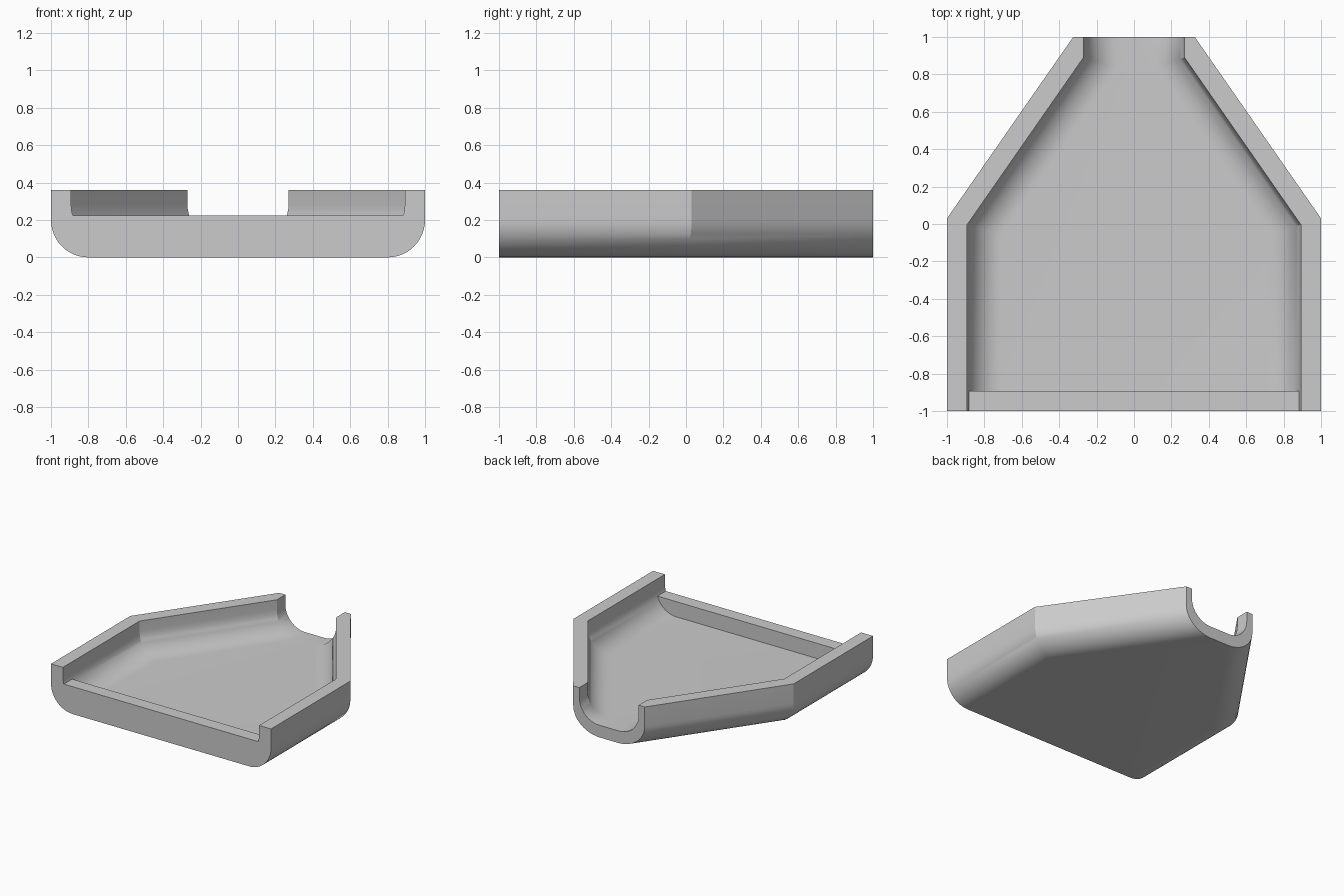
import bpy, bmesh
from math import sin, cos, pi
from mathutils import Vector

old = bpy.data.objects.get("Cube")
if old:
    bpy.data.objects.remove(old, do_unlink=True)

HEIGHT, WALL, FLOOR, LIP = 0.36, 0.108, 0.1, 0.225
OUTER_R, INNER_R, NECK = 0.2, 0.18, 0.27
STEPS = 12

# Slanted side wall as a line: normal . point = reach
normal = Vector((0.97, 0.675)).normalized()
reach = normal.dot(Vector((1, 0.03)))


def slant_y(x, inset):
    return (reach - inset - normal.x * x) / normal.y


def outer_half(inset):
    """Right half of the outer plan, front to back."""
    x = 1 - inset
    return [(x, -1), (x, slant_y(x, inset)),
            ((reach - inset - normal.y) / normal.x, 1)]


def inner_half(inset, front):
    """Right half of the hollow's plan, front to back through the neck."""
    deep, x, neck = WALL + inset, 1 - WALL - inset, NECK - inset
    return [(x, front), (x, WALL - 1), (x, slant_y(x, deep)),
            (neck, slant_y(neck, deep)), (neck, 1.1)]


def fillet(radius, base):
    """Inset and height pairs of a quarter round, from the bottom up."""
    angles = [pi / 2 * i / STEPS for i in range(STEPS + 1)]
    return [(radius * (1 - sin(a)), base + radius * (1 - cos(a))) for a in angles]


def loft(name, layers):
    """Stack mirrored plan outlines into a closed solid."""
    bm = bmesh.new()
    rings = []
    for half, z in layers:
        plan = half + [(-x, y) for x, y in reversed(half)]
        rings.append([bm.verts.new((x, y, z)) for x, y in plan])
    for low, high in zip(rings, rings[1:]):
        for i in range(len(low)):
            j = (i + 1) % len(low)
            bm.faces.new((low[i], low[j], high[j], high[i]))
    bm.faces.new(rings[0][::-1])
    bm.faces.new(rings[-1])
    bmesh.ops.remove_doubles(bm, verts=bm.verts, dist=1e-5)
    bmesh.ops.recalc_face_normals(bm, faces=bm.faces)
    mesh = bpy.data.meshes.new(name)
    bm.to_mesh(mesh)
    bm.free()
    obj = bpy.data.objects.new(name, mesh)
    bpy.context.collection.objects.link(obj)
    return obj


# Solid body with rounded lower side edges
body = loft("tray", [(outer_half(d), z) for d, z in fillet(OUTER_R, 0)]
            + [(outer_half(0), HEIGHT)])

# Hollow: stops behind the front lip, runs out over it higher up
curve = fillet(INNER_R, FLOOR)
lip_inset = INNER_R - (INNER_R ** 2 - (FLOOR + INNER_R - LIP) ** 2) ** 0.5
layers = [(inner_half(d, WALL - 1), z) for d, z in curve if z < LIP]
layers += [(inner_half(lip_inset, y), LIP) for y in (WALL - 1, -1.1)]
layers += [(inner_half(d, -1.1), z) for d, z in curve if z > LIP]
layers.append((inner_half(0, -1.1), HEIGHT + 0.1))
hollow = loft("hollow_cutter", layers)
hollow.hide_render = True

# Carve the hollow and discard the cutter
bpy.ops.object.select_all(action="DESELECT")
bpy.context.view_layer.objects.active = body
body.select_set(True)
cut = body.modifiers.new("hollow", "BOOLEAN")
cut.operation, cut.solver, cut.object = "DIFFERENCE", "EXACT", hollow
bpy.ops.object.modifier_apply(modifier=cut.name)
bpy.data.objects.remove(hollow, do_unlink=True)

# Single plain grey
grey = bpy.data.materials.new("light_grey")
grey.use_nodes = True
colour = (0.6, 0.6, 0.6, 1)
grey.diffuse_color = colour
grey.node_tree.nodes["Principled BSDF"].inputs["Base Color"].default_value = colour
body.data.materials.clear()
body.data.materials.append(grey)
bpy.ops.object.shade_smooth_by_angle(angle=pi / 6)
